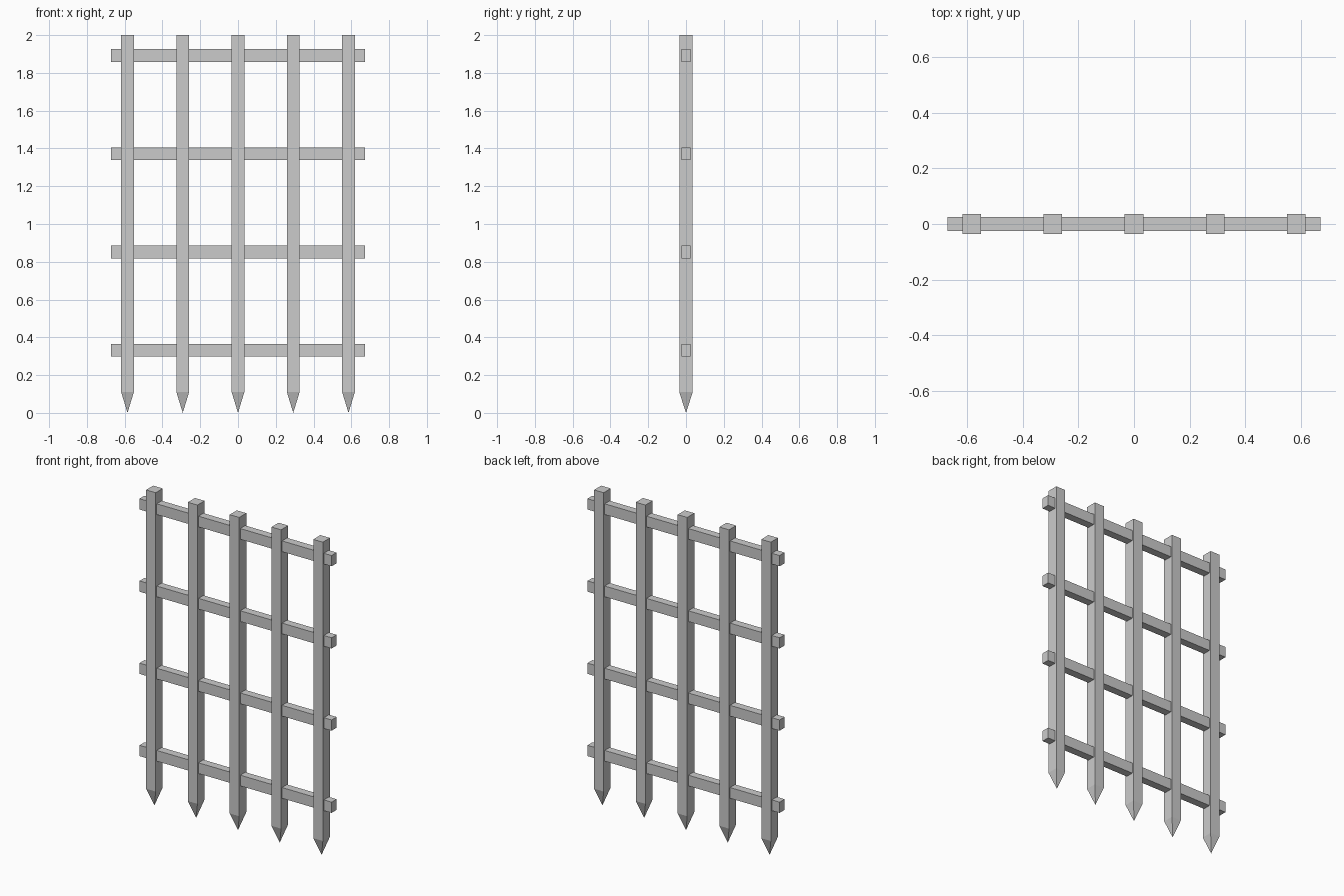
import bpy, bmesh
from mathutils import Matrix

if "Cube" in bpy.data.objects:
    bpy.data.objects.remove(bpy.data.objects["Cube"])

BAR_W, BAR_D = 0.067, 0.071
TIP_Z, TOP_Z = 0.11, 2.0
BAR_STEP = 0.2925
RAIL_L, RAIL_D, RAIL_H = 1.345, 0.05, 0.068


def new_object(name, bm, location):
    mesh = bpy.data.meshes.new(name)
    bmesh.ops.recalc_face_normals(bm, faces=bm.faces)
    bm.to_mesh(mesh)
    bm.free()
    obj = bpy.data.objects.new(name, mesh)
    obj.location = location
    bpy.context.collection.objects.link(obj)
    return obj


def spiked_bar(name, x):
    # Square shaft whose bottom face is pulled down to a point
    bm = bmesh.new()
    height = TOP_Z - TIP_Z
    mat = Matrix.Translation((0, 0, TIP_Z + height / 2)) @ Matrix.Diagonal((BAR_W, BAR_D, height, 1))
    bmesh.ops.create_cube(bm, size=1, matrix=mat)
    bottom = min(bm.faces, key=lambda f: f.calc_center_median().z)
    tip = bmesh.ops.poke(bm, faces=[bottom])["verts"][0]
    tip.co.z = 0
    new_object(name, bm, (x, 0, 0))


def rail(name, z):
    bm = bmesh.new()
    bmesh.ops.create_cube(bm, size=1, matrix=Matrix.Diagonal((RAIL_L, RAIL_D, RAIL_H, 1)))
    new_object(name, bm, (0, 0, z))


# Five vertical spiked bars
for i in range(5):
    spiked_bar(f"spiked_bar_{i + 1}", (i - 2) * BAR_STEP)

# Four horizontal rails passing through the bars
for i in range(4):
    rail(f"cross_rail_{i + 1}", 0.332 + i * 0.52)
